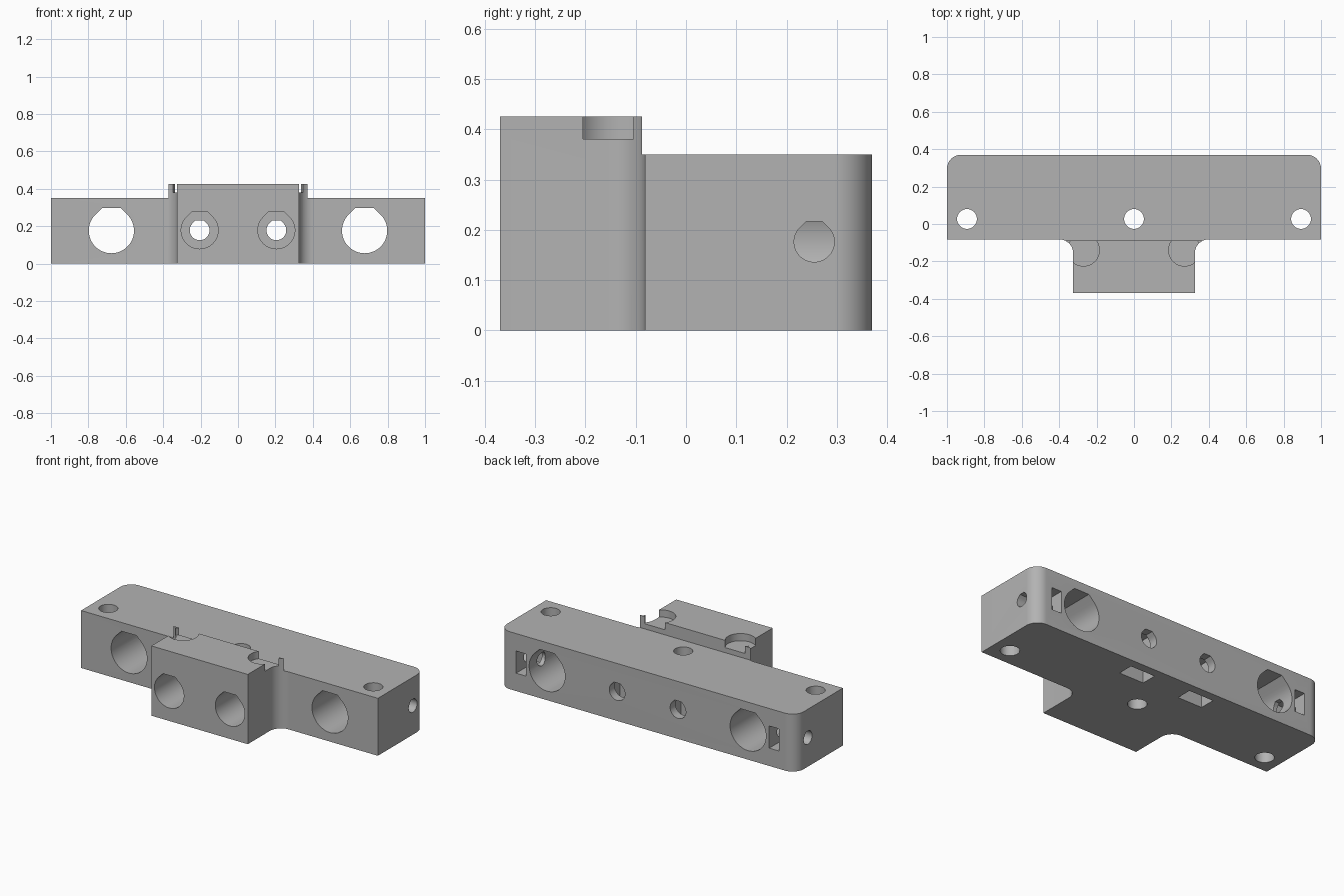
import bpy, bmesh
from math import sin, cos, radians, sqrt
from mathutils import Vector

cube = bpy.data.objects.get("Cube")
if cube:
    bpy.data.objects.remove(cube, do_unlink=True)

grey = bpy.data.materials.new("plain_grey")
grey.use_nodes = True
colour = (0.45, 0.45, 0.45, 1)
grey.diffuse_color = colour
grey.node_tree.nodes["Principled BSDF"].inputs["Base Color"].default_value = colour

HEIGHT, RISER = 0.35, 0.425
MID = 0.176                       # height of all horizontal bores


def prism(name, points, depth, place):
    """Extrude a 2D profile; place(u, v, w) maps it into the model."""
    bm = bmesh.new()
    face = bm.faces.new([bm.verts.new(place(u, v, depth[0])) for u, v in points])
    move = Vector(place(0, 0, depth[1])) - Vector(place(0, 0, depth[0]))
    ext = bmesh.ops.extrude_face_region(bm, geom=[face])
    verts = [g for g in ext["geom"] if isinstance(g, bmesh.types.BMVert)]
    bmesh.ops.translate(bm, verts=verts, vec=move)
    bmesh.ops.recalc_face_normals(bm, faces=bm.faces[:])
    mesh = bpy.data.meshes.new(name)
    bm.to_mesh(mesh)
    bm.free()
    mesh.materials.append(grey)
    obj = bpy.data.objects.new(name, mesh)
    bpy.context.collection.objects.link(obj)
    return obj


def along_x(u, v, w): return (w, u, v)
def along_y(u, v, w): return (u, w, v)
def along_z(u, v, w): return (u, v, w)


def arc(cx, cy, r, start, end, steps):
    angles = [radians(start + (end - start) * i / steps) for i in range(steps + 1)]
    return [(cx + r * cos(a), cy + r * sin(a)) for a in angles]


def circle(cx, cy, r):
    return arc(cx, cy, r, 0, 360, 48)[:-1]


def teardrop(cx, cy, r):
    # round bore with 45 degree shoulders and a flat roof
    flat = r * (sqrt(2) - 1)
    return arc(cx, cy, r, 135, 405, 40) + [(cx + flat, cy + r), (cx - flat, cy + r)]


def rect(cx, cy, w, h):
    return [(cx + a * w / 2, cy + b * h / 2) for a, b in ((-1, -1), (1, -1), (1, 1), (-1, 1))]


# Plan outline: bar with rounded back corners, front block with filleted joint
R = 0.075
half = [(0.325, -0.37)]
half += arc(0.325 + R, -0.082 - R, R, 180, 90, 12)
half += [(1, -0.082)]
half += arc(1 - R, 0.37 - R, R, 0, 90, 12)
outline = half + [(-x, y) for x, y in reversed(half)]
body = prism("mounting_block", outline, (0, RISER), along_z)

# Lower the bar behind the raised front block
cutters = [prism("bar_top_cutter", rect(0, 0.2125, 2.2, 0.6), (HEIGHT, 0.6), along_z),
           prism("centre_screw_cutter", circle(0, 0.027, 0.053), (-0.1, 0.6), along_z)]

for s, side in ((1, "left"), (-1, "right")):
    x = s * 0.205
    cutters += [
        prism(side + "_rod_bore_cutter", teardrop(s * 0.677, MID, 0.121), (-0.6, 0.6), along_y),
        prism(side + "_front_bore_cutter", teardrop(x, MID + 0.002, 0.099), (-0.6, 0.1), along_y),
        prism(side + "_bolt_cutter", teardrop(x, MID + 0.002, 0.053), (0, 0.6), along_y),
        prism(side + "_bottom_nut_cutter", rect(x, 0.27, 0.165, 0.095), (-0.1, 0.265), along_z),
        prism(side + "_back_nut_cutter", rect(s * 0.853, MID, 0.066, 0.135), (0.18, 0.6), along_y),
        prism(side + "_end_bolt_cutter", teardrop(0.255, MID, 0.04), (s * 0.7, s * 1.1), along_x),
        prism(side + "_screw_cutter", circle(s * 0.893, 0.027, 0.053), (-0.1, 0.6), along_z),
        prism(side + "_pocket_cutter", circle(s * 0.27, -0.14, 0.085), (0.381, 0.6), along_z),
    ]

for cutter in cutters:
    cutter.hide_render = True
    mod = body.modifiers.new(cutter.name, "BOOLEAN")
    mod.operation = "DIFFERENCE"
    mod.solver = "EXACT"
    mod.object = cutter

# Bake the cuts and drop the cutters
bpy.context.view_layer.update()
graph = bpy.context.evaluated_depsgraph_get()
result = bpy.data.meshes.new_from_object(body.evaluated_get(graph))
body.modifiers.clear()
body.data = result
for cutter in cutters:
    bpy.data.objects.remove(cutter, do_unlink=True)

for obj in bpy.context.selected_objects:
    obj.select_set(False)
body.select_set(True)
bpy.context.view_layer.objects.active = body
bpy.ops.object.shade_smooth_by_angle(angle=radians(30))
